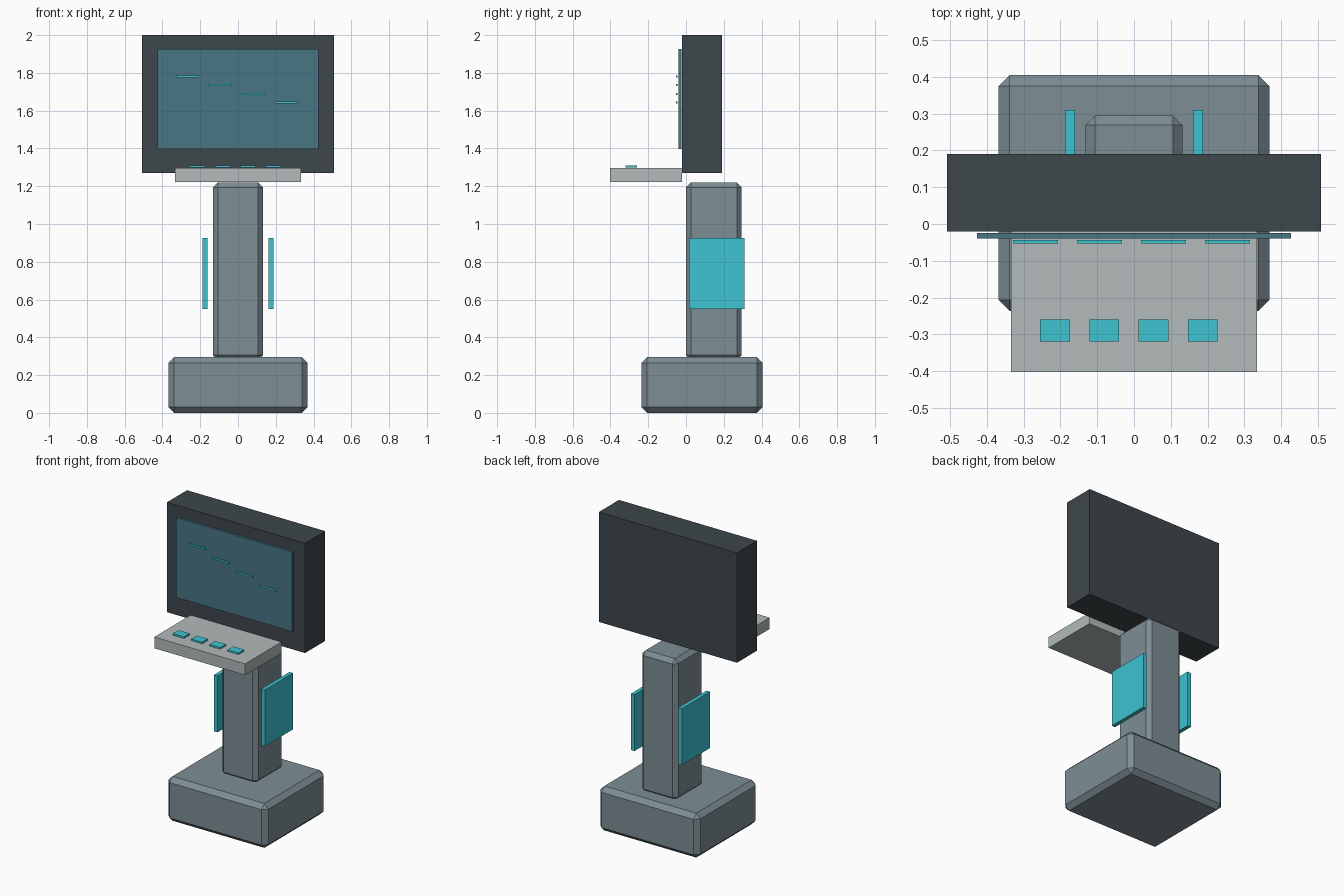
import bpy
import bmesh

if "Cube" in bpy.data.objects:
    bpy.data.objects.remove(bpy.data.objects["Cube"], do_unlink=True)


def linear(c):
    c /= 255
    return c / 12.92 if c <= 0.04045 else ((c + 0.055) / 1.055) ** 2.4


def material(name, *rgb):
    colour = [linear(c) for c in rgb] + [1]
    mat = bpy.data.materials.new(name)
    mat.use_nodes = True
    mat.diffuse_color = colour
    mat.node_tree.nodes["Principled BSDF"].inputs["Base Color"].default_value = colour
    return mat


def box(name, mat, x, y, z, bevel=0):
    """Box between (min, max) pairs on each axis, with optional chamfer."""
    bm = bmesh.new()
    bmesh.ops.create_cube(bm, size=1)
    for v in bm.verts:
        v.co = [sum(r) / 2 + c * (r[1] - r[0]) for r, c in zip((x, y, z), v.co)]
    mesh = bpy.data.meshes.new(name)
    bm.to_mesh(mesh)
    bm.free()
    mesh.materials.append(mat)
    obj = bpy.data.objects.new(name, mesh)
    bpy.context.collection.objects.link(obj)
    if bevel:
        mod = obj.modifiers.new("chamfer", "BEVEL")
        mod.width = bevel
        mod.segments = 1
    return obj


def span(centre, width):
    return (centre - width / 2, centre + width / 2)


body_grey = material("body grey", 125, 142, 149)
housing_dark = material("housing charcoal", 61, 71, 75)
screen_blue = material("screen blue", 72, 117, 132)
desk_pale = material("desk pale grey", 178, 187, 186)
cyan = material("accent cyan", 61, 195, 210)

# Pedestal
box("base", body_grey, span(0, 0.736), (-0.236, 0.405), (0, 0.295), 0.03)
box("column", body_grey, span(0, 0.264), (0, 0.295), (0.28, 1.22), 0.026)

# Side panels standing off the column
for side, s in (("left", 1), ("right", -1)):
    box(side + "_side_panel", cyan, span(s * 0.174, 0.026), (0.015, 0.31), (0.55, 0.925))

# Display
box("display_housing", housing_dark, span(0, 1.016), (-0.021, 0.19), (1.27, 2))
box("screen", screen_blue, span(0, 0.854), (-0.04, -0.025), (1.397, 1.927))

# Control shelf
box("control_shelf", desk_pale, span(0, 0.668), (-0.402, -0.021), (1.222, 1.297))

# Screen dashes stepping downward, and shelf buttons
for i in range(4):
    box(f"screen_dash_{i + 1}", cyan, span(-0.268 + 0.174 * i, 0.122),
        (-0.053, -0.044), span(1.781 - 0.046 * i, 0.011))
    box(f"button_{i + 1}", cyan, span(-0.215 + 0.134 * i, 0.081),
        (-0.319, -0.26), (1.298, 1.309))
